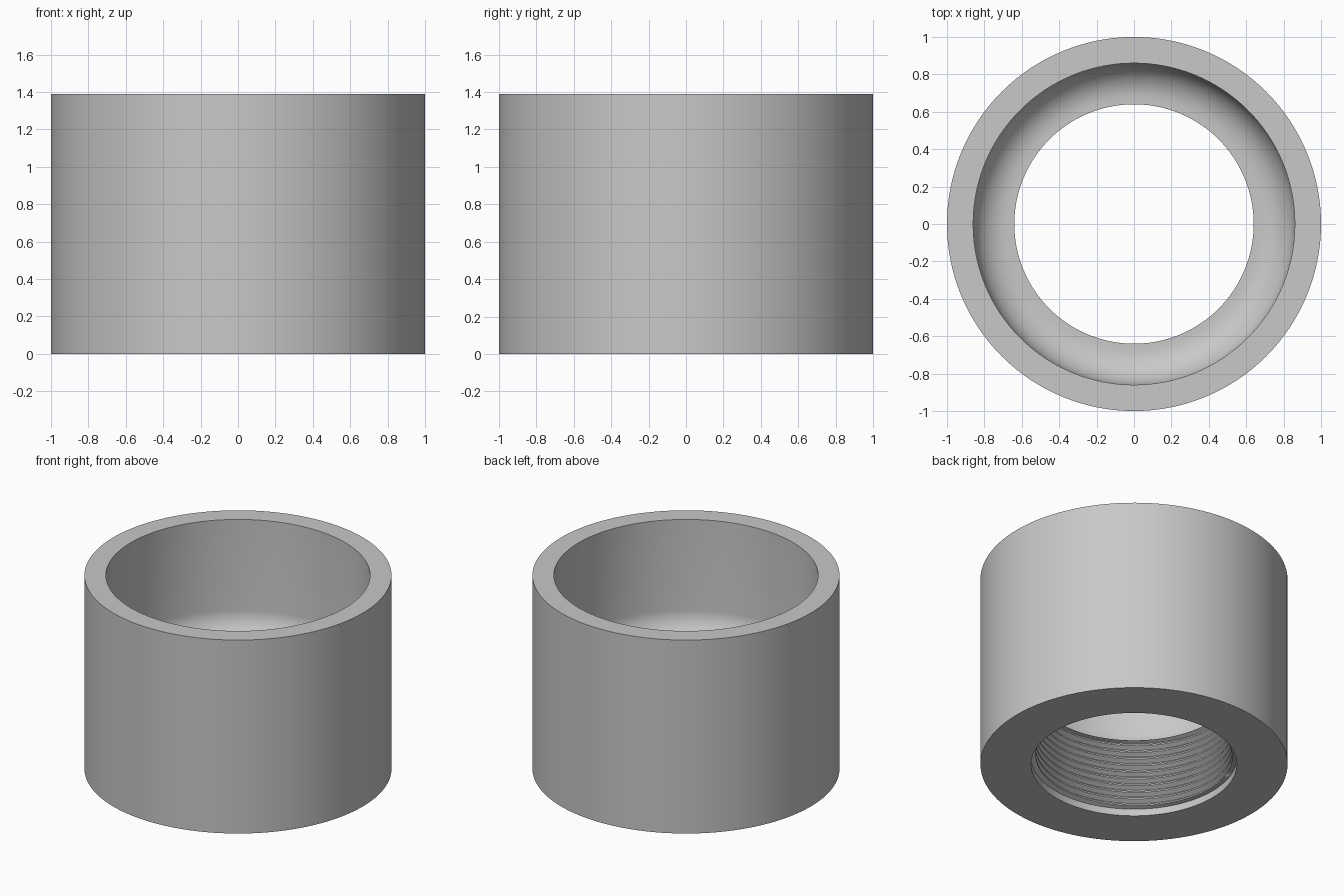
import bpy, bmesh, math

cube = bpy.data.objects.get("Cube")
if cube:
    bpy.data.objects.remove(cube, do_unlink=True)

SEGMENTS = 128
HEIGHT, OUTER, BORE = 1.39, 1.0, 0.86
ROOT, CREST = 0.67, 0.64
THREAD_LOW, THREAD_HIGH, PITCH = 0.05, 0.55, 0.05
FILLET = 0.19

grey = bpy.data.materials.new("plain grey")
grey.use_nodes = True
grey.diffuse_color = (0.58, 0.58, 0.58, 1)
grey.node_tree.nodes["Principled BSDF"].inputs["Base Color"].default_value = grey.diffuse_color


# Helical thread rows for one angle, trimmed to the threaded length
def thread_rows(turn):
    rows = []
    turns = round((THREAD_HIGH - THREAD_LOW) / PITCH)
    for k in range(-1, turns + 1):
        for part, radius in ((0, ROOT), (0.2, ROOT), (0.55, CREST), (0.75, CREST)):
            z = THREAD_LOW + PITCH * (k + part + turn)
            if z <= THREAD_LOW:
                rows.append((ROOT, THREAD_LOW))
            elif z >= THREAD_HIGH:
                rows.append((CREST, THREAD_HIGH))
            else:
                rows.append((radius, z))
    return rows


# Wall section: base, thread, shoulder, rounded fillet, bore, rim, outside
def section(turn):
    rows = [(OUTER, 0), (ROOT, 0), (ROOT, THREAD_LOW)]
    rows += thread_rows(turn)
    rows.append((CREST, THREAD_HIGH))
    steps = 12
    for i in range(steps + 1):
        a = math.pi / 2 * i / steps
        rows.append((BORE - FILLET + FILLET * math.sin(a),
                     THREAD_HIGH + FILLET * (1 - math.cos(a))))
    rows += [(BORE, HEIGHT), (OUTER, HEIGHT), (OUTER, 0)]
    return rows


# Sweep the section round the axis and weld the seam
bm = bmesh.new()
columns = []
for s in range(SEGMENTS + 1):
    a = 2 * math.pi * s / SEGMENTS
    columns.append([bm.verts.new((r * math.cos(a), r * math.sin(a), z))
                    for r, z in section(s / SEGMENTS)])
for left, right in zip(columns, columns[1:]):
    for i in range(len(left) - 1):
        bm.faces.new((left[i], right[i], right[i + 1], left[i + 1]))
bmesh.ops.remove_doubles(bm, verts=bm.verts, dist=0.0001)
bmesh.ops.dissolve_degenerate(bm, edges=bm.edges, dist=0.0001)
bmesh.ops.recalc_face_normals(bm, faces=bm.faces)

mesh = bpy.data.meshes.new("threaded_collar")
bm.to_mesh(mesh)
bm.free()
mesh.materials.append(grey)
collar = bpy.data.objects.new("threaded_collar", mesh)
bpy.context.collection.objects.link(collar)

# Smooth curved walls, crisp rims and thread edges
bpy.ops.object.select_all(action="DESELECT")
collar.select_set(True)
bpy.context.view_layer.objects.active = collar
bpy.ops.object.shade_smooth_by_angle(angle=math.radians(30))
